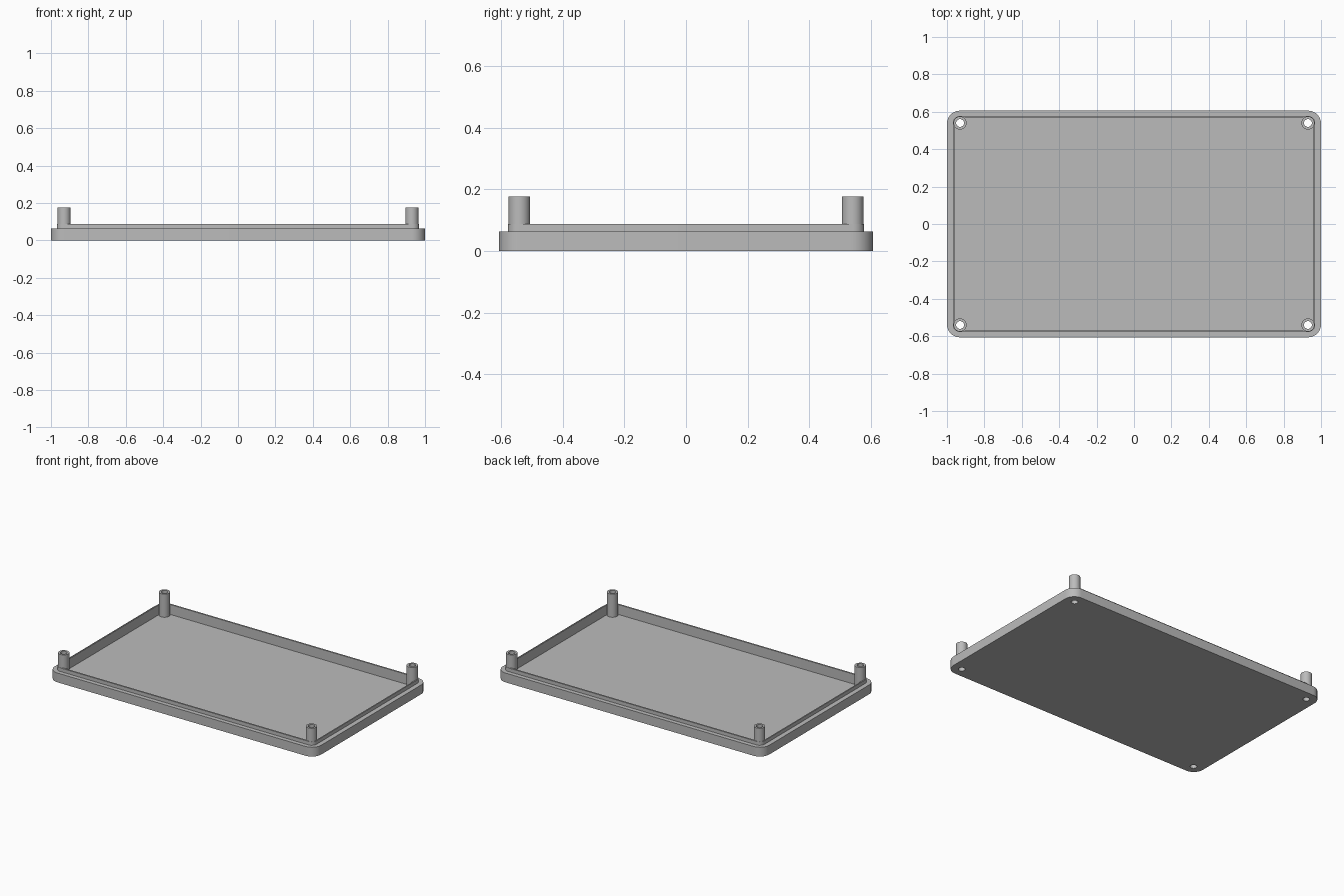
import bpy
import bmesh
from math import sin, cos, pi

cube = bpy.data.objects.get("Cube")
if cube:
    bpy.data.objects.remove(cube, do_unlink=True)

# Single grey plastic
plastic = bpy.data.materials.new("grey_plastic")
plastic.use_nodes = True
GREY = (0.5, 0.5, 0.5, 1)
plastic.diffuse_color = GREY
plastic.node_tree.nodes["Principled BSDF"].inputs["Base Color"].default_value = GREY

FLOOR, RIM, LIP, POST = 0.02, 0.063, 0.087, 0.177
POST_X, POST_Y, POST_R, HOLE_R = 0.93, 0.54, 0.035, 0.021
STEPS = 10


def rounded_rect(hx, hy, r):
    """Outline of a rounded rectangle, counter-clockwise."""
    points = []
    for k, (sx, sy) in enumerate([(1, 1), (-1, 1), (-1, -1), (1, -1)]):
        for i in range(STEPS + 1):
            a = (k + i / STEPS) * pi / 2
            points.append((sx * (hx - r) + r * cos(a), sy * (hy - r) + r * sin(a)))
    return points


def circle(x, y, r, n=40):
    return [(x + r * cos(2 * pi * i / n), y + r * sin(2 * pi * i / n)) for i in range(n)]


def stack(name, levels, capped=True):
    """Skin a list of (outline, height) loops into one mesh."""
    bm = bmesh.new()
    loops = [[bm.verts.new((x, y, z)) for x, y in outline] for outline, z in levels]
    pairs = list(zip(loops, loops[1:]))
    if capped:
        bm.faces.new(loops[0])
        bm.faces.new(loops[-1])
    else:
        pairs.append((loops[-1], loops[0]))
    for a, b in pairs:
        n = len(a)
        for i in range(n):
            j = (i + 1) % n
            bm.faces.new((a[i], a[j], b[j], b[i]))
    bmesh.ops.recalc_face_normals(bm, faces=bm.faces)
    mesh = bpy.data.meshes.new(name)
    bm.to_mesh(mesh)
    bm.free()
    mesh.materials.append(plastic)
    obj = bpy.data.objects.new(name, mesh)
    bpy.context.collection.objects.link(obj)
    return obj


def smooth(obj):
    bpy.ops.object.select_all(action="DESELECT")
    obj.select_set(True)
    bpy.context.view_layer.objects.active = obj
    bpy.ops.object.shade_smooth_by_angle(angle=pi / 6)


# Shallow tray with a stepped lip around its rim
outer = rounded_rect(1.0, 0.606, 0.07)
lip_outer = rounded_rect(0.968, 0.577, 0.036)
lip_inner = rounded_rect(0.96, 0.566, 0.027)
tray = stack("tray", [(outer, 0), (outer, RIM), (lip_outer, RIM),
                      (lip_outer, LIP), (lip_inner, LIP), (lip_inner, FLOOR)])

# Hollow screw posts in the corners, with holes drilled through the floor
drills = []
for side, sx in (("left", 1), ("right", -1)):
    for end, sy in (("front", -1), ("back", 1)):
        x, y = sx * POST_X, sy * POST_Y
        wall, bore = circle(x, y, POST_R), circle(x, y, HOLE_R)
        smooth(stack(f"{end}_{side}_post", [(wall, FLOOR), (wall, POST), (bore, POST),
                                            (bore, FLOOR)], capped=False))
        drill = stack("drill", [(bore, -0.1), (bore, 0.3)])
        drill.hide_render = True
        drills.append(drill)
        cut = tray.modifiers.new("screw_hole", "BOOLEAN")
        cut.operation = "DIFFERENCE"
        cut.solver = "EXACT"
        cut.object = drill

# Bake the holes and discard the drills
bpy.context.view_layer.objects.active = tray
for name in [m.name for m in tray.modifiers]:
    bpy.ops.object.modifier_apply(modifier=name)
for drill in drills:
    bpy.data.objects.remove(drill, do_unlink=True)
smooth(tray)
